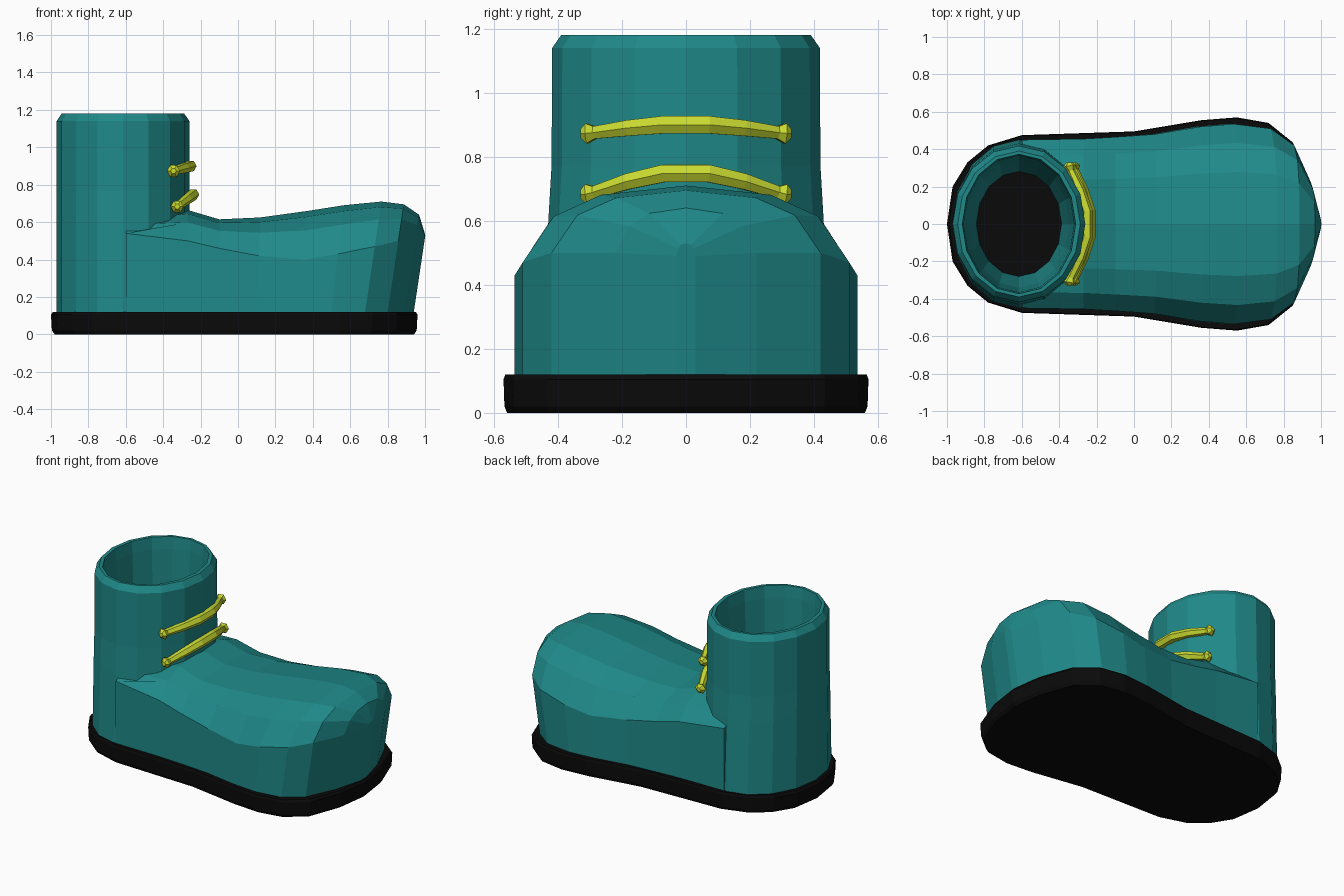
import bpy, bmesh
from math import cos, sin, pi

if "Cube" in bpy.data.objects:
    bpy.data.objects.remove(bpy.data.objects["Cube"])


def material(name, rgb):
    m = bpy.data.materials.new(name)
    m.diffuse_color = (*rgb, 1)
    m.use_nodes = True
    m.node_tree.nodes["Principled BSDF"].inputs["Base Color"].default_value = m.diffuse_color
    return m


TEAL = material("teal_leather", (0.014, 0.25, 0.25))
BLACK = material("black_rubber", (0.003, 0.003, 0.003))
YELLOW = material("yellow_lace", (0.58, 0.7, 0.03))


def loft(name, rings, mat):
    """Solid skinned through closed rings with equal point counts."""
    bm = bmesh.new()
    loops = [[bm.verts.new(p) for p in r] for r in rings]
    n = len(loops[0])
    for a, b in zip(loops, loops[1:]):
        for i in range(n):
            j = (i + 1) % n
            bm.faces.new((a[i], a[j], b[j], b[i]))
    bm.faces.new(loops[0][::-1])
    bm.faces.new(loops[-1])
    bmesh.ops.recalc_face_normals(bm, faces=bm.faces)
    me = bpy.data.meshes.new(name)
    bm.to_mesh(me)
    bm.free()
    ob = bpy.data.objects.new(name, me)
    bpy.context.collection.objects.link(ob)
    me.materials.append(mat)
    return ob


def ellipse(z, rx, ry, cx=-0.615, n=16):
    return [(cx + rx * cos(2 * pi * i / n), ry * sin(2 * pi * i / n), z) for i in range(n)]


def boolean(ob, other, op):
    mod = ob.modifiers.new(op, 'BOOLEAN')
    mod.operation, mod.solver, mod.object = op, 'EXACT', other
    bpy.ops.object.select_all(action='DESELECT')
    bpy.context.view_layer.objects.active = ob
    ob.select_set(True)
    bpy.ops.object.modifier_apply(modifier=mod.name)
    bpy.data.objects.remove(other)


# Sole: mirrored outline, slightly rounded at bottom and top
half = [(-0.97, .2), (-0.89, .33), (-0.78, .42), (-0.6, .475), (0, .495), (.36, .555),
        (.55, .57), (.72, .54), (.85, .435), (.93, .22)]
outline = [(-1.0, 0)] + half + [(.96, 0)] + [(x, -y) for x, y in reversed(half)]
loft("sole", [[(x * s, y * s, z) for x, y in outline]
              for z, s in ((0, .98), (.02, .995), (.105, 1), (.12, .99))], BLACK)

# Foot: cross sections along x (x, half width, shoulder height, crown height)
stations = [(-.6, .45, .54, .62), (-.27, .455, .5, .665), (-.1, .465, .46, .615),
            (.1, .48, .42, .625), (.33, .52, .4, .66), (.5, .535, .43, .69),
            (.68, .51, .47, .71), (.8, .42, .5, .695), (.89, .22, .5, .64),
            (.94, .03, .49, .53)]
sections = []
for x, w, zs, zt in stations:
    d = zt - zs
    pts = [(w, .1), (w, zs), (.81 * w, zs + .6 * d), (.52 * w, zs + .88 * d)]
    pts = pts + [(0, zt)] + [(-y, z) for y, z in reversed(pts)]
    lean = .15 * min(1, max(0, (x + .1) / .8))      # toe leans forward
    sections.append([(x + lean * (z - .12), y, z) for y, z in pts])
upper = loft("boot_upper", sections, TEAL)

# Ankle shaft joined to the foot, then hollowed down to the sole
shaft = loft("shaft", [ellipse(.09, .355, .45), ellipse(.6, .355, .43), ellipse(.77, .355, .42),
                       ellipse(1.14, .355, .418), ellipse(1.18, .328, .39)], TEAL)
boolean(upper, shaft, 'UNION')
cavity = loft("cavity", [ellipse(.05, .22, .27), ellipse(.5, .27, .34),
                         ellipse(1.1, .295, .365), ellipse(1.3, .315, .385)], TEAL)
boolean(upper, cavity, 'DIFFERENCE')


# Laces: thin tubes with a knot at each end
def lace(name, z_end, z_mid, x_end, x_mid):
    cu = bpy.data.curves.new(name, 'CURVE')
    cu.dimensions = '3D'
    cu.bevel_depth, cu.bevel_resolution, cu.use_fill_caps = .03, 1, True
    path = [(.33, 0, .5), (.31, 0, 1.2), (.285, .1, .75), (.18, .62, .95), (.07, 1, 1.05)]
    path = path + [(-y, t, r) for y, t, r in reversed(path)]
    sp = cu.splines.new('POLY')
    sp.points.add(len(path) - 1)
    for p, (y, t, r) in zip(sp.points, path):
        p.co = (x_end + (x_mid - x_end) * t, y, z_end + (z_mid - z_end) * t, 1)
        p.radius = r
    ob = bpy.data.objects.new(name, cu)
    bpy.context.collection.objects.link(ob)
    cu.materials.append(YELLOW)
    bpy.ops.object.select_all(action='DESELECT')
    bpy.context.view_layer.objects.active = ob
    ob.select_set(True)
    bpy.ops.object.convert(target='MESH')
    for f in ob.data.polygons:
        f.use_smooth = False


lace("upper_lace", .873, .9, -.345, -.252)
lace("lower_lace", .683, .748, -.325, -.238)
